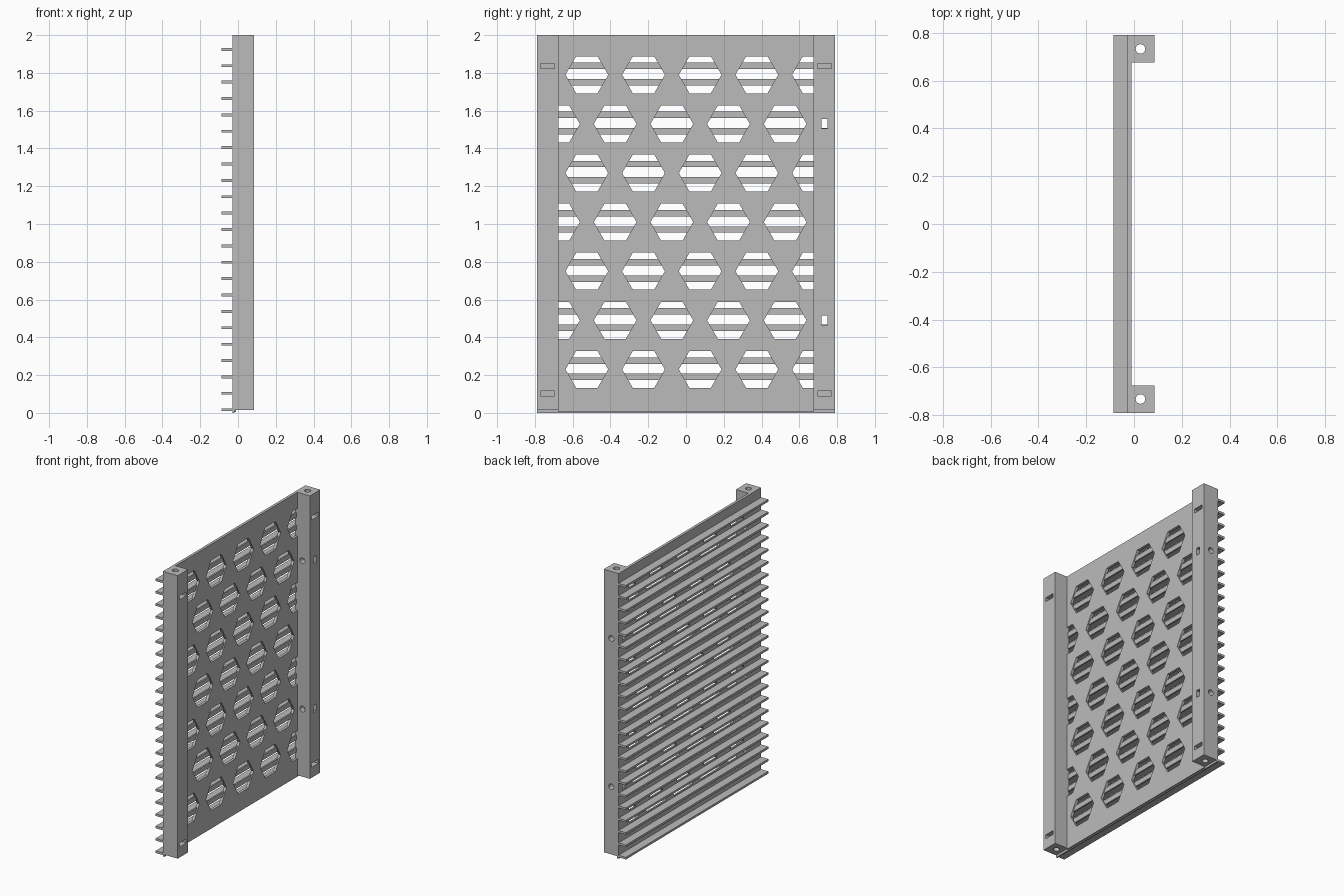
import bpy, bmesh, math
from mathutils import Matrix, Vector

cube = bpy.data.objects.get("Cube")
if cube:
    bpy.data.objects.remove(cube)

grey = bpy.data.materials.new("plain grey")
grey.use_nodes = True
COLOUR = (0.5, 0.5, 0.5, 1)
grey.diffuse_color = COLOUR
grey.node_tree.nodes["Principled BSDF"].inputs["Base Color"].default_value = COLOUR

HALF = 0.79       # half width of the panel
INNER = 0.675     # inner side of the posts
BACK = -0.03      # back plane of sheet and posts
FRONT = 0.085     # front plane of the posts
PITCH = 0.0867    # fin spacing
POST_Y = (HALF + INNER) / 2
HOLE_X = 0.027


def add_box(bm, lo, hi):
    lo, hi = Vector(lo), Vector(hi)
    m = Matrix.Translation((lo + hi) / 2) @ Matrix.Diagonal((*(hi - lo), 1))
    bmesh.ops.create_cube(bm, size=1, matrix=m)


def add_prism(bm, centre, radius, length, axis, sides, turn=0):
    spin = {"x": Matrix.Rotation(math.pi / 2, 4, "Y"),
            "y": Matrix.Rotation(math.pi / 2, 4, "X"),
            "z": Matrix.Identity(4)}[axis]
    m = Matrix.Translation(centre) @ spin @ Matrix.Rotation(turn, 4, "Z")
    bmesh.ops.create_cone(bm, cap_ends=True, segments=sides, radius1=radius,
                          radius2=radius, depth=length, matrix=m)


def make(name, bm):
    mesh = bpy.data.meshes.new(name)
    bm.to_mesh(mesh)
    bm.free()
    ob = bpy.data.objects.new(name, mesh)
    bpy.context.collection.objects.link(ob)
    mesh.materials.append(grey)
    return ob


def cut(ob, cutter_bm):
    cutter = make("cutter", cutter_bm)
    cutter.hide_render = True
    mod = ob.modifiers.new("cut", "BOOLEAN")
    mod.operation, mod.solver, mod.object = "DIFFERENCE", "EXACT", cutter
    bpy.context.view_layer.objects.active = ob
    bpy.ops.object.modifier_apply(modifier=mod.name)
    bpy.data.objects.remove(cutter)


# Sheet with staggered rows of hexagonal openings
bm = bmesh.new()
add_box(bm, (BACK, -INNER, 0.006), (-0.011, INNER, 2))
sheet = make("perforated_sheet", bm)
bm = bmesh.new()
for row in range(7):
    start = -0.525 if row % 2 == 0 else -0.675
    for col in range(5):
        add_prism(bm, (-0.02, start + 0.3 * col, 0.23 + 0.26 * row),
                  0.113, 0.1, "x", 6)
cut(sheet, bm)

# Horizontal fins, each with a flat foot set into the sheet
for i in range(23):
    z = 0.017 + PITCH * i
    bm = bmesh.new()
    outline = [(-0.0865, -0.0075), (BACK, -0.0075), (BACK, -0.017), (-0.019, -0.017)]
    outline += [(x, -h) for x, h in reversed(outline)]
    face = bm.faces.new([bm.verts.new((x, -HALF, z + h)) for x, h in outline])
    ext = bmesh.ops.extrude_face_region(bm, geom=[face])
    moved = [v for v in ext["geom"] if isinstance(v, bmesh.types.BMVert)]
    bmesh.ops.translate(bm, verts=moved, vec=(0, 2 * HALF, 0))
    bmesh.ops.recalc_face_normals(bm, faces=bm.faces)
    make("fin_%d" % (i + 1), bm)

# Side posts with a bore, slots and cross holes
for side, name in ((-1, "right_post"), (1, "left_post")):
    y = side * POST_Y
    half = (HALF - INNER) / 2
    bm = bmesh.new()
    add_box(bm, (BACK, y - half, 0.015), (FRONT, y + half, 2))
    post = make(name, bm)
    bm = bmesh.new()
    add_prism(bm, (HOLE_X, y, 1), 0.02, 3, "z", 24)
    cut(post, bm)
    bm = bmesh.new()
    for z in (0.103, 1.837):
        add_box(bm, (-0.1, y - 0.037, z - 0.014), (0.2, y + 0.037, z + 0.014))
    if side > 0:
        for z in (0.49, 1.53):
            add_box(bm, (-0.1, y - 0.016, z - 0.025), (0.2, y + 0.016, z + 0.025))
    cut(post, bm)
    if side > 0:
        bm = bmesh.new()
        for z in (0.49, 1.53):
            add_prism(bm, (HOLE_X, y, z), 0.02, 0.5, "y", 24)
        cut(post, bm)
    bpy.ops.object.select_all(action="DESELECT")
    post.select_set(True)
    bpy.context.view_layer.objects.active = post
    bpy.ops.object.shade_smooth_by_angle()
